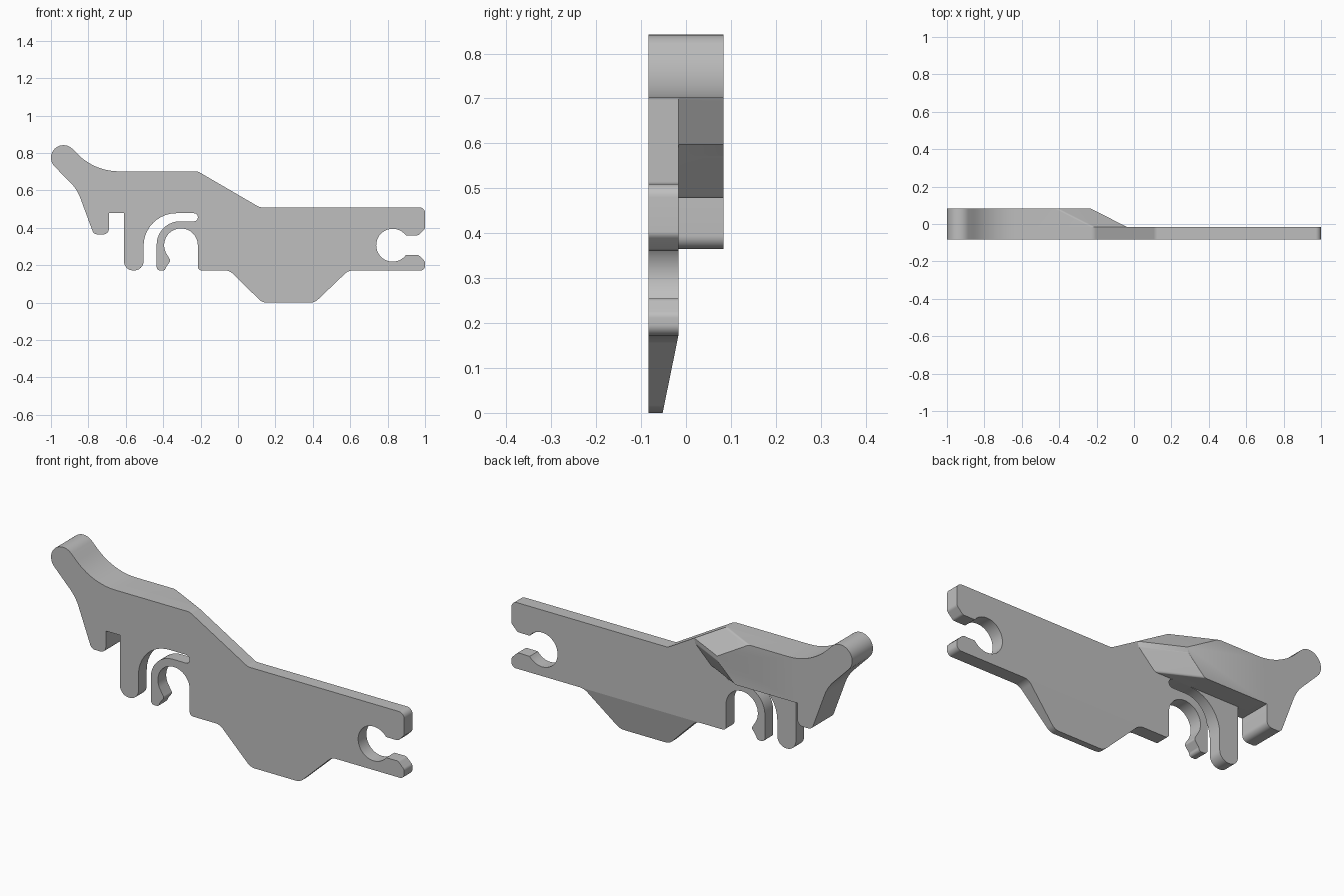
import bpy, bmesh
from math import cos, sin, tan, radians
from mathutils import Vector

if "Cube" in bpy.data.objects:
    bpy.data.objects.remove(bpy.data.objects["Cube"], do_unlink=True)

FRONT, STEP, BACK = -0.084, -0.017, 0.084
BASE = 0.172          # lower edge of the plate

grey = bpy.data.materials.new("plain_grey")
grey.use_nodes = True
colour = (0.52, 0.52, 0.52, 1)
grey.diffuse_color = colour
grey.node_tree.nodes["Principled BSDF"].inputs["Base Color"].default_value = colour


def arc(cx, cz, r, start, end, n=20):
    """Points along a circular arc, angles in degrees."""
    angles = [radians(start + (end - start) * i / n) for i in range(n + 1)]
    return [(cx + r * cos(a), cz + r * sin(a)) for a in angles]


def rounded(points, n=10):
    """Outline whose corners (x, z, radius) are filleted."""
    out = []
    for i, p in enumerate(points):
        c = Vector(p[:2])
        if len(p) < 3:
            out.append(c)
            continue
        u = (Vector(points[i - 1][:2]) - c).normalized()
        v = (Vector(points[(i + 1) % len(points)][:2]) - c).normalized()
        half = u.angle(v) / 2
        a, b = c + u * p[2] / tan(half), c + v * p[2] / tan(half)
        centre = c + (u + v).normalized() * p[2] / sin(half)
        sweep = (a - centre).angle_signed(b - centre)
        for k in range(n + 1):
            t = -sweep * k / n
            d = a - centre
            out.append(centre + Vector((d.x * cos(t) - d.y * sin(t),
                                        d.x * sin(t) + d.y * cos(t))))
    return out


def extrude(outline, y0, y1):
    """Prism from an outline; returns the mesh and its back vertices."""
    bm = bmesh.new()
    near = [bm.verts.new((p[0], y0, p[1])) for p in outline]
    far = [bm.verts.new((p[0], y1, p[1])) for p in outline]
    bm.faces.new(near)
    bm.faces.new(far[::-1])
    for i in range(len(near)):
        bm.faces.new((near[i - 1], far[i - 1], far[i], near[i]))
    return bm, far


def finish(bm, name):
    bmesh.ops.recalc_face_normals(bm, faces=bm.faces[:])
    mesh = bpy.data.meshes.new(name)
    bm.to_mesh(mesh)
    bm.free()
    mesh.materials.append(grey)
    obj = bpy.data.objects.new(name, mesh)
    bpy.context.collection.objects.link(obj)
    bpy.ops.object.select_all(action="DESELECT")
    obj.select_set(True)
    bpy.context.view_layer.objects.active = obj
    bpy.ops.object.shade_smooth_by_angle(angle=radians(30))


# Lever head shared by the plate and the thick block, from notch round to top
head = [(-0.69, 0.478), (-0.69, 0.365, 0.03), (-0.771, 0.365, 0.028),
        (-0.86, 0.605, 0.22)]
head += arc(-0.933, 0.775, 0.067, 225, 45)
head += [(-0.765, 0.702, 0.31), (-0.215, 0.702, 0.05)]

# Thin plate with end fork, tongue, spring clip and finger
plate = head + [(0.115, 0.51, 0.04), (1, 0.51, 0.03),
                (1, 0.395, 0.02), (0.965, 0.36, 0.02)]
plate += arc(0.827, 0.307, 0.088, 37, 323, 32)
plate += [(0.965, 0.255, 0.02), (1, 0.22, 0.02), (1, BASE, 0.025),
          (0.59, BASE, 0.06), (0.41, 0, 0.06), (0.13, 0, 0.06),
          (-0.045, BASE, 0.06), (-0.215, BASE, 0.02)]
plate += arc(-0.305, 0.307, 0.09, 0, 205, 24)
plate += [(-0.36, 0.224, 0.012), (-0.385, 0.19, 0.015), (-0.39, BASE, 0.015),
          (-0.435, BASE, 0.02), (-0.435, 0.435, 0.125),
          (-0.215, 0.435, 0.021), (-0.215, 0.478, 0.021),
          (-0.505, 0.478, 0.175), (-0.505, BASE, 0.05),
          (-0.61, BASE, 0.05), (-0.61, 0.478)]
bm, far = extrude(rounded(plate), FRONT, STEP)

# Taper the back of the tongue
level = [v for v in far if abs(v.co.z - BASE) < 0.0005]
ends = [min(level, key=lambda v: abs(v.co.x - x)) for x in (-0.07, 0.615)]
bmesh.ops.connect_verts(bm, verts=ends)
for v in far:
    if v.co.z < BASE - 0.0005 and -0.1 < v.co.x < 0.7:
        v.co.y -= 0.035 * (BASE - v.co.z) / BASE
finish(bm, "clip_plate")

# Thick lever block behind the plate, its end slanting away
block = head + [(-0.035, 0.597), (-0.04, 0.572, 0.015), (-0.135, 0.478, 0.03)]
bm, far = extrude(rounded(block), STEP, BACK)
for v in far:
    if v.co.x > -0.5:
        v.co.x -= 0.2
finish(bm, "lever_block")
